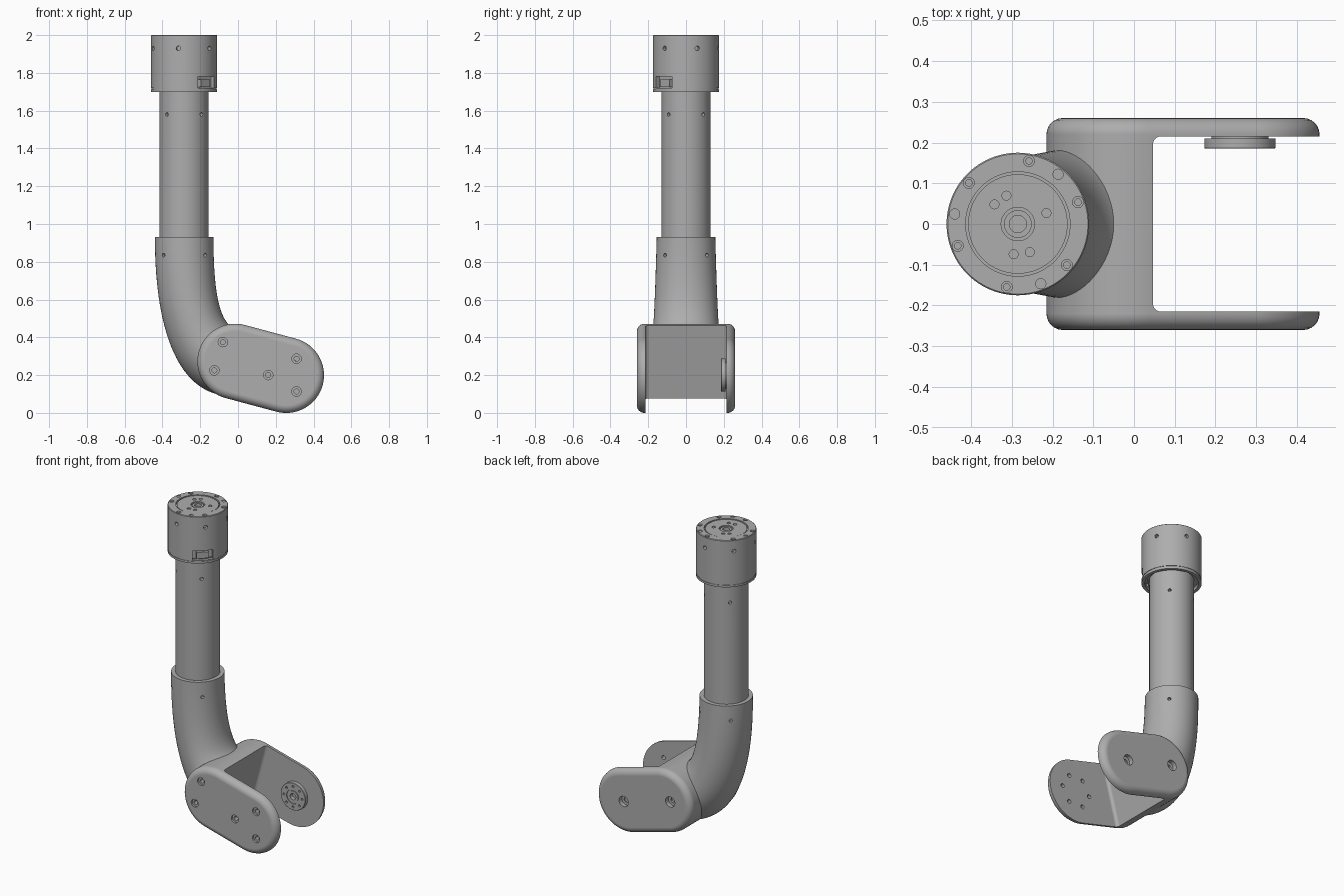
import bpy, bmesh
from math import sin, cos, pi, radians
from mathutils import Vector, Matrix
from mathutils.geometry import interpolate_bezier

cube = bpy.data.objects.get("Cube")
if cube:
    bpy.data.objects.remove(cube, do_unlink=True)

grey = bpy.data.materials.new("satin grey")
grey.use_nodes = True
COLOUR = (0.42, 0.42, 0.42, 1)
grey.diffuse_color = COLOUR
grey.node_tree.nodes["Principled BSDF"].inputs["Base Color"].default_value = COLOUR

AXIS_X = -0.285                    # centre line of the upright
UP = Vector((0, 0, 1))
TILT = radians(15)                 # fork slopes down towards +x
FORK_LEN, FORK_R, FORK_Y, GAP_Y = 0.28, 0.2, 0.26, 0.215


def loft(bm, rings):
    """Skin a list of equal-length point rings and cap both ends."""
    rows = [[bm.verts.new(p) for p in ring] for ring in rings]
    n = len(rows[0])
    faces = [bm.faces.new(rows[0]), bm.faces.new(rows[-1])]
    for a, b in zip(rows, rows[1:]):
        for i in range(n):
            j = (i + 1) % n
            faces.append(bm.faces.new((a[i], a[j], b[j], b[i])))
    bmesh.ops.recalc_face_normals(bm, faces=faces)


def turned(bm, profile, origin, axis, n=64):
    """Lathe (radius, height) pairs around an axis."""
    q = Vector(axis).to_track_quat('Z', 'Y')
    o = Vector(origin)
    loft(bm, [[o + q @ Vector((r * cos(2 * pi * i / n), r * sin(2 * pi * i / n), h))
               for i in range(n)] for r, h in profile])


def block(bm, size, centre, angle=0):
    m = Matrix.Translation(centre) @ Matrix.Rotation(angle, 4, 'Z') @ Matrix.Diagonal((*size, 1))
    bmesh.ops.create_cube(bm, size=1, matrix=m)


def make(name, bm):
    mesh = bpy.data.meshes.new(name)
    bm.to_mesh(mesh)
    bm.free()
    mesh.materials.append(grey)
    obj = bpy.data.objects.new(name, mesh)
    bpy.context.collection.objects.link(obj)
    return obj


def activate(obj):
    bpy.ops.object.select_all(action='DESELECT')
    obj.select_set(True)
    bpy.context.view_layer.objects.active = obj


def cut(obj, bm):
    cutter = make("cutter", bm)
    cutter.hide_render = True
    mod = obj.modifiers.new("cut", 'BOOLEAN')
    mod.operation, mod.solver, mod.object = 'DIFFERENCE', 'EXACT', cutter
    activate(obj)
    bpy.ops.object.modifier_apply(modifier=mod.name)
    bpy.data.objects.remove(cutter, do_unlink=True)


def finish(obj):
    activate(obj)
    bpy.ops.object.shade_smooth_by_angle(angle=radians(30))
    obj.modifiers.new("clean shading", 'WEIGHTED_NORMAL').keep_sharp = True


def hole(bm, origin, axis, r, depth, bore=0, bore_depth=0):
    """Blind hole with an optional narrower bore below it."""
    profile = [(r, 0.02), (r, -depth)]
    if bore:
        profile += [(bore, -depth), (bore, -bore_depth)]
    turned(bm, profile, origin, axis, 20)


def polar(radius, degrees, z):
    a = radians(degrees)
    return Vector((AXIS_X + radius * cos(a), radius * sin(a), z))


def side_holes(bm, radius, z, r, start, count):
    for k in range(count):
        a = start + 360 * k / count
        hole(bm, polar(radius, a, z), polar(1, a, 0) - polar(0, a, 0), r, 0.02)


# Upright tube
bm = bmesh.new()
turned(bm, [(0.13, 0.85), (0.13, 1.73)], (AXIS_X, 0, 0), UP)
tube = make("upright_tube", bm)
bm = bmesh.new()
side_holes(bm, 0.13, 1.58, 0.01, 45, 4)
cut(tube, bm)
finish(tube)

# Head housing with ring groove, hub recess and open underside lip
bm = bmesh.new()
turned(bm, [(0.1, 1.72), (0.155, 1.72), (0.155, 1.7), (0.175, 1.7), (0.175, 1.713),
            (0.172, 1.713), (0.172, 1.719), (0.175, 1.719), (0.175, 1.997), (0.172, 2),
            (0.128, 2), (0.128, 1.985), (0.122, 1.985), (0.122, 1.997), (0.041, 1.997),
            (0.041, 1.985), (0.034, 1.985), (0.034, 1.993), (0.021, 1.993), (0.021, 1.95)],
       (AXIS_X, 0, 0), UP, 96)
head = make("head_housing", bm)
bm = bmesh.new()
for k in range(6):
    hole(bm, polar(0.157, 20 + 60 * k, 2), UP, 0.0135, 0.01, 0.008, 0.025)
for k in range(3):
    hole(bm, polar(0.157, 51 + 120 * k, 2), UP, 0.0125, 0.004)
for a in (140, 112, 21, -67, -98):
    hole(bm, polar(0.075, a, 1.997), UP, 0.011, 0.004)
side_holes(bm, 0.175, 1.93, 0.012, 20, 6)
block(bm, (0.08, 0.12, 0.06), polar(0.18, -45, 1.75), radians(-45))
cut(head, bm)
finish(head)

# Connector sitting in the housing window
bm = bmesh.new()
block(bm, (0.03, 0.07, 0.04), polar(0.145, -45, 1.745), radians(-45))
finish(make("connector", bm))

# Bent elbow: elliptical sections between an outer and an inner curve
STEPS = 32
outer = interpolate_bezier((-0.44, 0, 0.93), (-0.44, 0, 0.4), (-0.3, 0, 0.13), (-0.09, 0, 0.095), STEPS)
inner = interpolate_bezier((-0.13, 0, 0.93), (-0.13, 0, 0.6), (-0.09, 0, 0.46), (0, 0, 0.44), STEPS)
rings = []
for k, (p, q) in enumerate(zip(outer, inner)):
    t = k / (STEPS - 1)
    mid, half = (p + q) / 2, (q - p) / 2
    wide = Vector((0, 0.155 + 0.035 * t + 0.025 * t ** 4, 0))
    rings.append([mid + half * cos(2 * pi * i / 64) + wide * sin(2 * pi * i / 64) for i in range(64)])
bm = bmesh.new()
loft(bm, rings)
elbow = make("elbow", bm)
bm = bmesh.new()
side_holes(bm, 0.157, 0.835, 0.01, 45, 4)
cut(elbow, bm)
finish(elbow)


# Fork: rounded-edge slotted block in a tilted frame
def fork_point(u, y, w):
    return Vector((-0.015 + u * cos(TILT) + w * sin(TILT), y,
                   0.272 - u * sin(TILT) + w * cos(TILT)))


def stadium(r, y, n=32):
    pts = []
    for centre, start in ((FORK_LEN, -pi / 2), (0, pi / 2)):
        for i in range(n + 1):
            a = start + pi * i / n
            pts.append(fork_point(centre + r * cos(a), y, r * sin(a)))
    return pts


EDGE = 0.04
arc = [k * pi / 12 for k in range(7)]
side = [(FORK_R - EDGE * (1 - sin(a)), FORK_Y - EDGE * (1 - cos(a))) for a in arc]
bm = bmesh.new()
loft(bm, [stadium(r, -y) for r, y in side] + [stadium(r, y) for r, y in reversed(side)])
fork = make("fork", bm)

# Slot between the fork arms, with filleted inner corners
FILLET, WEB = 0.02, 0.01
slot = [(1, -GAP_Y), (1, GAP_Y)]
slot += [(WEB + FILLET * (1 - sin(a)), GAP_Y - FILLET * (1 - cos(a))) for a in arc]
slot += [(WEB + FILLET * (1 - sin(a)), -GAP_Y + FILLET * (1 - cos(a))) for a in reversed(arc)]
bm = bmesh.new()
loft(bm, [[fork_point(u, y, w) for u, y in slot] for w in (-0.5, 0.5)])
cut(fork, bm)

# Fork screw holes: front arm, its inner bolt circle, and back arm
PIVOT = Vector((0.26, 0, 0.2))
FRONT, BACK = Vector((0, -1, 0)), Vector((0, 1, 0))
bm = bmesh.new()
for x, z in ((-0.08, 0.375), (-0.125, 0.225)):
    hole(bm, (x, -FORK_Y, z), FRONT, 0.025, 0.012, 0.013, 0.04)
for k in range(6):
    a = pi * k / 3
    spot = PIVOT + Vector((0.1 * cos(a), 0, 0.1 * sin(a)))
    if k % 2:
        hole(bm, spot + FRONT * FORK_Y, FRONT, 0.025, 0.012, 0.013, 0.06)
    else:
        hole(bm, spot + FRONT * GAP_Y, BACK, 0.013, 0.02)
for x, z in ((0.26, 0.2), (-0.07, 0.285)):
    hole(bm, (x, FORK_Y, z), BACK, 0.033, 0.028, 0.016, 0.04)
cut(fork, bm)
finish(fork)

# Pivot disc on the inside of the back arm
bm = bmesh.new()
turned(bm, [(0.07, 0), (0.07, 0.015), (0.0875, 0.015), (0.0875, 0.038), (0.0855, 0.04),
            (0.045, 0.04), (0.045, 0.035), (0.036, 0.035), (0.036, 0.04), (0.02, 0.04),
            (0.02, 0.015)], PIVOT + BACK * 0.225, FRONT)
disc = make("pivot_disc", bm)
bm = bmesh.new()
for k in range(8):
    a = pi * k / 4
    hole(bm, PIVOT + Vector((0.065 * cos(a), 0.185, 0.065 * sin(a))), FRONT, 0.007, 0.008)
cut(disc, bm)
finish(disc)
